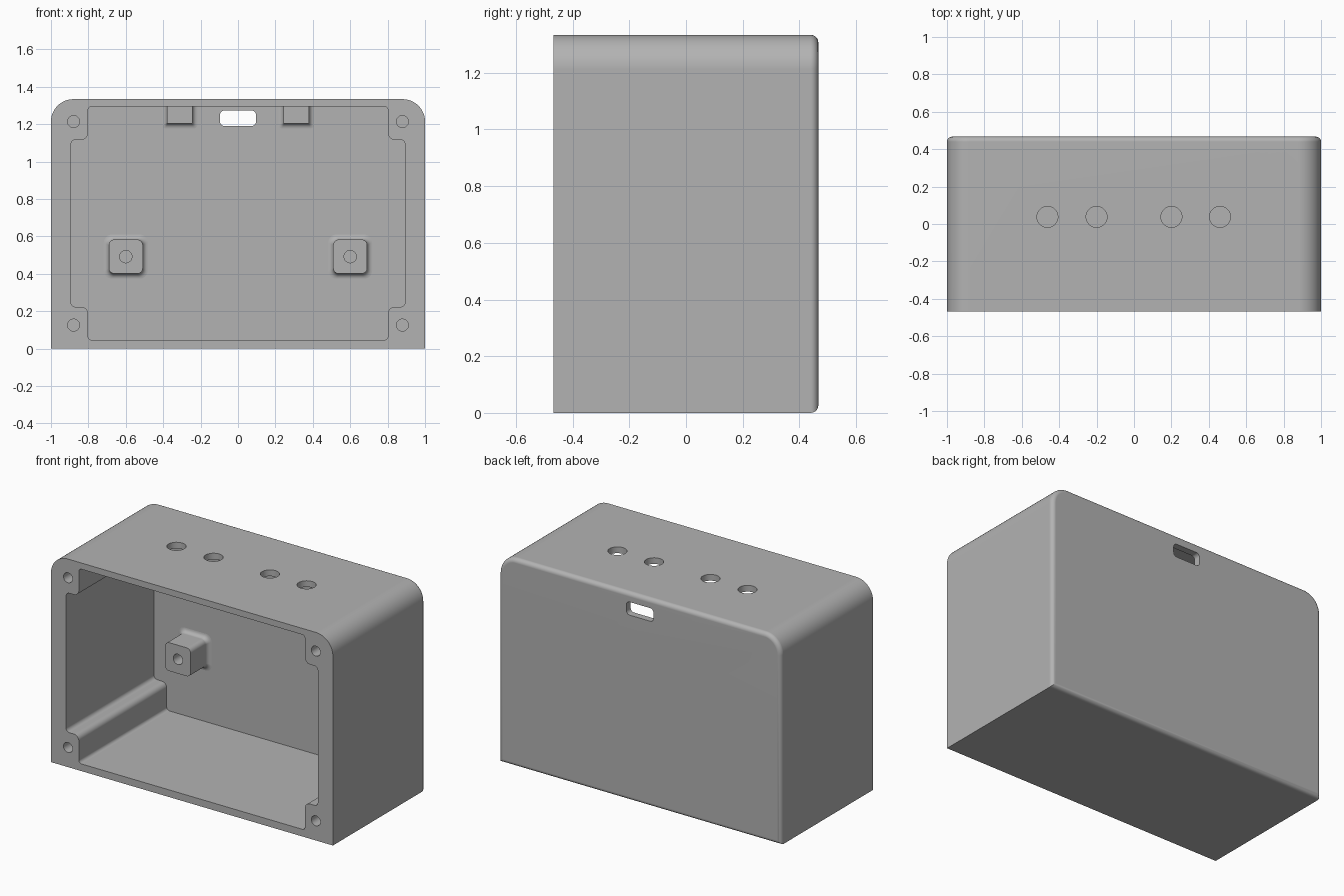
import bpy, bmesh, math
from mathutils import Vector

cube = bpy.data.objects.get("Cube")
if cube:
    bpy.data.objects.remove(cube, do_unlink=True)

HALF_Y, HEIGHT, WALL = 0.467, 1.334, 0.044
INNER_BACK = HALF_Y - WALL

grey = bpy.data.materials.new("plain grey")
grey.use_nodes = True
COLOUR = (0.45, 0.45, 0.45, 1)
grey.diffuse_color = COLOUR
grey.node_tree.nodes["Principled BSDF"].inputs["Base Color"].default_value = COLOUR


def rounded(corners, steps=8):
    """Outline from (x, z, radius) corners, each replaced by an arc."""
    out = []
    for i, (x, z, r) in enumerate(corners):
        p = Vector((x, z))
        if r == 0:
            out.append(p)
            continue
        a = (Vector(corners[i - 1][:2]) - p).normalized()
        b = (Vector(corners[(i + 1) % len(corners)][:2]) - p).normalized()
        centre = p + (a + b) * r
        for k in range(steps + 1):
            t = k / steps * math.pi / 2
            out.append(centre - b * r * math.cos(t) - a * r * math.sin(t))
    return out


def rect(x0, x1, z0, z1, r):
    return rounded([(x0, z0, r), (x1, z0, r), (x1, z1, r), (x0, z1, r)])


def circle(x, z, r, n=40):
    return [Vector((x + r * math.cos(2 * math.pi * k / n),
                    z + r * math.sin(2 * math.pi * k / n))) for k in range(n)]


def loft(name, sections, upright=False, back_fillet=0):
    """Solid through (outline, depth) sections, along y or, if upright, along z."""
    bm = bmesh.new()
    rings = [[bm.verts.new((p.x, p.y, d) if upright else (p.x, d, p.y)) for p in pts]
             for pts, d in sections]
    for lo, hi in zip(rings, rings[1:]):
        for i in range(len(lo)):
            bm.faces.new((lo[i - 1], lo[i], hi[i], hi[i - 1]))
    bm.faces.new(rings[0])
    back = bm.faces.new(rings[-1])
    bmesh.ops.recalc_face_normals(bm, faces=bm.faces)
    if back_fillet:
        bmesh.ops.bevel(bm, geom=list(back.edges), offset=back_fillet, segments=5,
                        profile=0.5, affect='EDGES')
    mesh = bpy.data.meshes.new(name)
    bm.to_mesh(mesh)
    bm.free()
    mesh.materials.append(grey)
    obj = bpy.data.objects.new(name, mesh)
    bpy.context.collection.objects.link(obj)
    return obj


def activate(obj):
    bpy.ops.object.select_all(action='DESELECT')
    obj.select_set(True)
    bpy.context.view_layer.objects.active = obj


def cut(obj, outline, start, end, upright=False):
    cutter = loft("cutter", [(outline, start), (outline, end)], upright)
    cutter.hide_render = True
    mod = obj.modifiers.new("cut", 'BOOLEAN')
    mod.operation, mod.solver, mod.object = 'DIFFERENCE', 'EXACT', cutter
    activate(obj)
    bpy.ops.object.modifier_apply(modifier=mod.name)
    bpy.data.objects.remove(cutter, do_unlink=True)


def finish(obj):
    activate(obj)
    bpy.ops.object.shade_smooth_by_angle(angle=math.radians(30))
    mod = obj.modifiers.new("flat face normals", 'WEIGHTED_NORMAL')
    mod.keep_sharp = True


# Housing: rounded top corners and a filleted back rim
shape = rounded([(-1, 0, 0), (1, 0, 0), (1, HEIGHT, 0.12), (-1, HEIGHT, 0.12)], 12)
housing = loft("housing", [(shape, -HALF_Y), (shape, HALF_Y)], back_fillet=0.027)

# Cavity with a stepped column left standing in each corner
quarter = [(0.893, 0.447, 0.025), (0.802, 0.447, 0.035), (0.802, 0.624, 0.02)]
corners = []
for sx, sz in ((1, 1), (-1, 1), (-1, -1), (1, -1)):
    part = [(sx * x, 0.67 + sz * z, r) for x, z, r in quarter]
    corners += part if sx * sz > 0 else part[::-1]
cut(housing, rounded(corners), -HALF_Y - 0.1, INNER_BACK)

# Screw holes in the corner columns
for x in (-0.879, 0.879):
    for z in (0.126, 1.214):
        cut(housing, circle(x, z, 0.032), -HALF_Y - 0.1, -0.15)

# Button holes through the top
for x in (-0.463, -0.2, 0.2, 0.46):
    cut(housing, circle(x, 0.038, 0.056), HEIGHT - 0.1, HEIGHT + 0.1, upright=True)

# Cable slot through the back
cut(housing, rect(-0.096, 0.096, 1.19, 1.274, 0.024), 0.35, 0.6)
finish(housing)


def flared_post(name, x0, x1, z0, z1, r, front, flare=0.027):
    """Post on the back wall with a concave fillet at its foot."""
    sections = []
    for y, f in [(front, 0)] + [
            (INNER_BACK - flare * (1 - math.sin(t)), flare * (1 - math.cos(t)))
            for t in (k * math.pi / 12 for k in range(7))] + [(INNER_BACK + 0.01, flare)]:
        top = z1 if z1 > 1.29 else z1 + f
        sections.append((rect(x0 - f, x1 + f, z0 - f, top, r + f * 0.5), y))
    return loft(name, sections)


for side, sx in (("left", 1), ("right", -1)):
    # Mounting post with a blind screw hole
    cx, cz, h = sx * 0.6, 0.492, 0.091
    post = flared_post(side + "_mounting_post", cx - h, cx + h, cz - h, cz + h, 0.03, 0.248)
    cut(post, circle(cx, cz, 0.033), 0.2, 0.4)
    finish(post)

    # Block under the top wall
    cx = sx * 0.312
    finish(flared_post(side + "_top_block", cx - 0.068, cx + 0.068, 1.205, 1.31, 0.004, 0.248))
